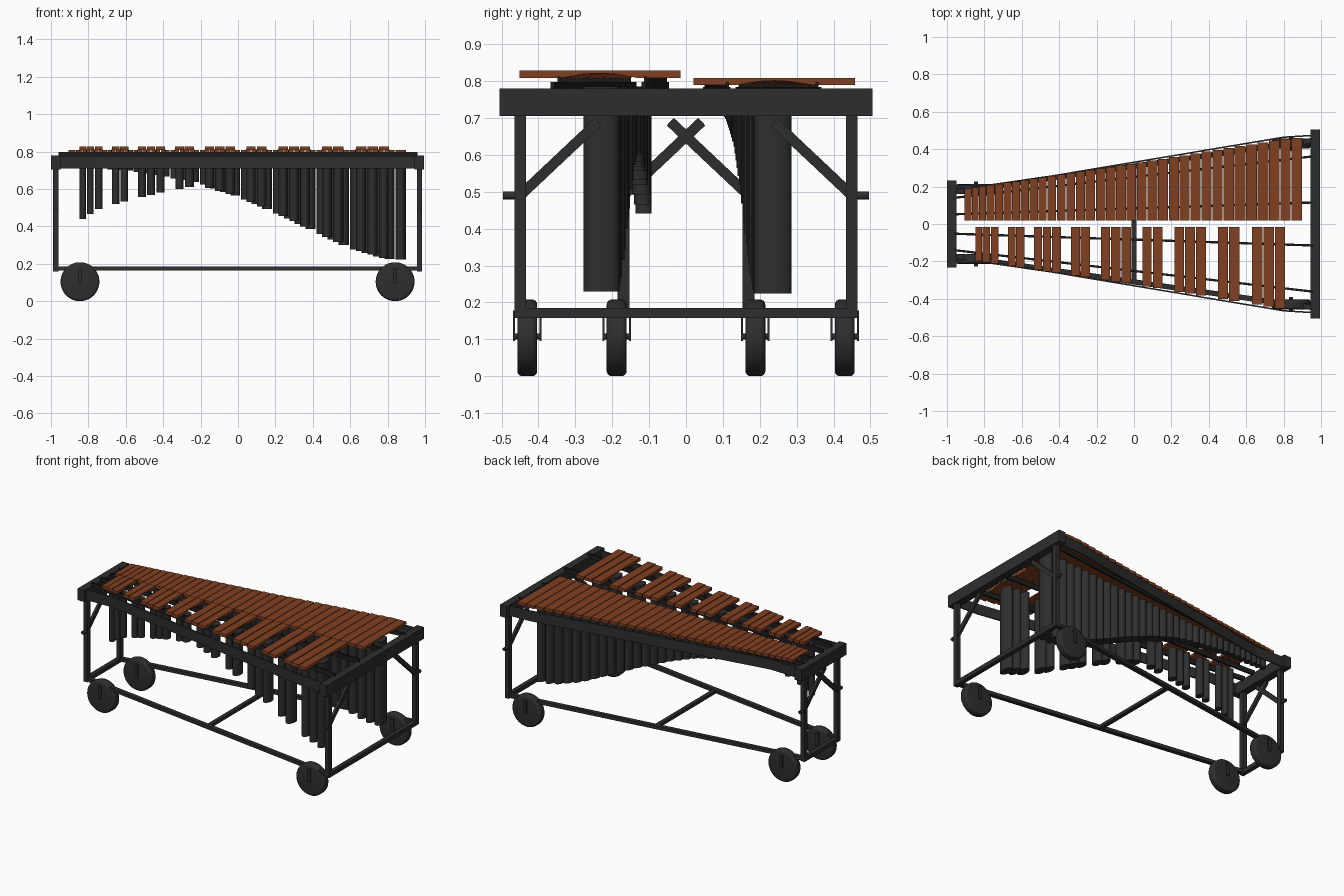
import bpy, bmesh, math
from mathutils import Vector, Matrix

if "Cube" in bpy.data.objects:
    bpy.data.objects.remove(bpy.data.objects["Cube"])


def material(name, rgb):
    m = bpy.data.materials.new(name)
    m.diffuse_color = (*rgb, 1)
    m.use_nodes = True
    m.node_tree.nodes["Principled BSDF"].inputs["Base Color"].default_value = m.diffuse_color
    return m


WOOD = material("rosewood", (0.22, 0.05, 0.016))
DARK = material("charcoal metal", (0.027, 0.027, 0.028))
BLACK = material("black rail", (0.013, 0.013, 0.013))


def finish(bm, name, mat, smooth=False):
    bmesh.ops.recalc_face_normals(bm, faces=bm.faces)
    me = bpy.data.meshes.new(name)
    bm.to_mesh(me)
    bm.free()
    me.materials.append(mat)
    ob = bpy.data.objects.new(name, me)
    bpy.context.collection.objects.link(ob)
    if smooth:
        bpy.ops.object.select_all(action='DESELECT')
        ob.select_set(True)
        bpy.context.view_layer.objects.active = ob
        bpy.ops.object.shade_smooth_by_angle(angle=math.radians(35))
    return ob


def box(bm, lo, hi):
    lo, hi = Vector(lo), Vector(hi)
    size = hi - lo
    bmesh.ops.create_cube(bm, size=1, matrix=Matrix.Translation((lo + hi) / 2)
                          @ Matrix.Diagonal((*size, 1)))


def strut(bm, a, b, side, up):
    """Rectangular bar from a to b."""
    a, b = Vector(a), Vector(b)
    d = b - a
    rot = d.to_track_quat('X', 'Z').to_matrix().to_4x4()
    bmesh.ops.create_cube(bm, size=1, matrix=Matrix.Translation((a + b) / 2) @ rot
                          @ Matrix.Diagonal((d.length, side, up, 1)))


def cylinder(bm, centre, r, depth, segments=32):
    """Cylinder lying along y."""
    return bmesh.ops.create_cone(
        bm, cap_ends=True, segments=segments, radius1=r, radius2=r, depth=depth,
        matrix=Matrix.Translation(centre) @ Matrix.Rotation(math.pi / 2, 4, 'X'))


def prism(bm, loop, offset):
    """Solid made by sweeping a closed loop of points along an offset."""
    a = [bm.verts.new(p) for p in loop]
    b = [bm.verts.new(Vector(p) + Vector(offset)) for p in loop]
    n = len(a)
    bm.faces.new(a)
    bm.faces.new(b[::-1])
    for i in range(n):
        bm.faces.new((a[i], b[i], b[(i + 1) % n], a[(i + 1) % n]))


def interp(pts, x):
    for (x0, y0), (x1, y1) in zip(pts, pts[1:]):
        if x <= x1 or (x1, y1) == pts[-1]:
            return y0 + (y1 - y0) * (x - x0) / (x1 - x0)


# Layout rules: bar boundaries, bar outer ends, tube bottoms, leg line
EDGES = [(0, .90), (3, .72), (6.5, .505), (10, .30), (13.5, .0975), (17, -.0975),
         (20.5, -.2875), (24, -.465), (27.5, -.632), (31, -.79), (34, -.908)]
OUTER = [(-.91, .187), (0, .322), (.8, .455), (.9, .46)]
LOW_BACK = [(-.9, .72), (-.6, .70), (-.4, .668), (-.2, .63), (0, .56), (.2, .475),
            (.4, .38), (.6, .285), (.78, .228), (.9, .222)]
LOW_FRONT = [(-.83, .44), (-.75, .49), (-.6, .535), (-.4, .585), (-.2, .62), (0, .56),
             (.2, .475), (.4, .38), (.6, .285), (.78, .23), (.9, .225)]


def leg_y(x):
    return .17 + (x + .97) * .279 / 1.94


# Bars: (centre x, width)
naturals, accidentals = [], []
for i in range(34):
    a, b = interp(EDGES, i), interp(EDGES, i + 1)
    naturals.append(((a + b) / 2, (a - b) * .93))
for i in range(2, 33):
    if (i - 2) % 7 in (0, 1, 2, 4, 5):
        w = interp(EDGES, i - .5) - interp(EDGES, i + .5)
        accidentals.append((interp(EDGES, i), w * .9))


def make_bars(name, bars, side, inner, z0, z1):
    bm = bmesh.new()
    for x, w in bars:
        out = interp(OUTER, x)
        prof = [(0, z0), (0, z1), (1, z1), (1, z0), (.74, z0),
                (.6, z1 - .009), (.5, z1 - .007), (.4, z1 - .009), (.26, z0)]
        prism(bm, [(x - w / 2, side * (inner + t * (out - inner)), z) for t, z in prof], (w, 0, 0))
    finish(bm, name, WOOD)


make_bars("natural_bars", naturals, 1, .02, .789, .808)
make_bars("accidental_bars", accidentals, -1, .015, .808, .828)


# Oval resonator tubes, deeper towards the low end
def make_tubes(name, bars, side, low, top):
    bm = bmesh.new()
    for x, w in bars:
        t = (x + .9) / 1.8
        cy, ry, rx = side * (.11 + .128 * t), .021 + .03 * t, w * .49
        z0 = interp(low, x)
        ring = [(x + rx * math.cos(k * math.tau / 20), cy + ry * math.sin(k * math.tau / 20), z0)
                for k in range(20)]
        prism(bm, ring, (0, 0, top - z0))
    finish(bm, name, DARK, True)


make_tubes("natural_resonators", naturals, 1, LOW_BACK, .77)
make_tubes("accidental_resonators", accidentals, -1, LOW_FRONT, .785)

# Bar support rails with cord posts
bm = bmesh.new()
for side, bars, z0, z1, tip in ((1, naturals, .762, .784, .797), (-1, accidentals, .768, .798, .812)):
    for ya, yb in ((.052, .115), (.14, .362)):
        strut(bm, (-.96, side * ya, (z0 + z1) / 2), (.96, side * yb, (z0 + z1) / 2), .012, z1 - z0)
        for x, w in bars:
            for px in (x - w * .54, x + w * .54):
                y = side * (ya + (yb - ya) * (px + .96) / 1.92)
                box(bm, (px - .002, y - .004, z1 - .005), (px + .002, y + .004, tip))
finish(bm, "support_rails", BLACK)

# End beams
bm = bmesh.new()
box(bm, (.945, -.505, .705), (.995, .505, .78))
box(bm, (-1, -.232, .705), (-.95, .232, .78))
finish(bm, "end_beams", DARK)

# Bent side panels
PATH = [(-.96, .212), (-.76, .207), (.8, .468), (.96, .478)]
bm = bmesh.new()
for s in (1, -1):
    loop = [(x, s * y, .71) for x, y in PATH] + [(x, s * (y - .008), .71) for x, y in PATH[::-1]]
    prism(bm, loop, (0, 0, .067))
finish(bm, "side_panels", DARK)

# Legs, diagonal braces and clamp knobs
legs, braces, knobs = bmesh.new(), bmesh.new(), bmesh.new()
for x in (-.975, .971):
    for s in (1, -1):
        y = leg_y(x)
        box(legs, (x - .014, s * y - .016, .158), (x + .014, s * y + .016, .71))
        strut(braces, (x, s * (y - .005), .495), (x, s * (y - .212), .69), .016, .028)
        cylinder(knobs, (x, s * (y + .03), .49), .011, .034, 16)
finish(legs, "legs", DARK)
finish(braces, "diagonal_braces", DARK)
finish(knobs, "clamp_knobs", DARK, True)

# Lower frame: end bars, long rails and middle crossbar
bm = bmesh.new()
for x in (-.975, .971):
    y = leg_y(x) + .016
    box(bm, (x - .014, -y, .158), (x + .014, y, .185))
for s in (1, -1):
    strut(bm, (-.975, s * leg_y(-.975), .174), (.971, s * leg_y(.971), .174), .028, .022)
box(bm, (-.013, -.31, .164), (.013, .31, .184))
finish(bm, "lower_frame", DARK)

# Wheels with rounded treads and fork plates
wheels, forks = bmesh.new(), bmesh.new()
for x in (-.845, .84):
    for s in (1, -1):
        y = s * leg_y(x)
        cylinder(wheels, (x, y, .104), .104, .054, 48)
        for d in (-.036, .036):
            box(forks, (x - .011, y + d - .003, .095), (x + .011, y + d + .003, .178))
        box(forks, (x - .011, y - .036, .168), (x + .011, y + .036, .178))
        cylinder(forks, (x, y, .108), .008, .07, 12)
rims = [e for e in wheels.edges if len(e.link_faces) == 2 and
        any(len(f.verts) > 4 for f in e.link_faces)]
bmesh.ops.bevel(wheels, geom=rims, offset=.014, segments=4, profile=.5, affect='EDGES')
finish(wheels, "wheels", DARK, True)
finish(forks, "wheel_forks", DARK)
